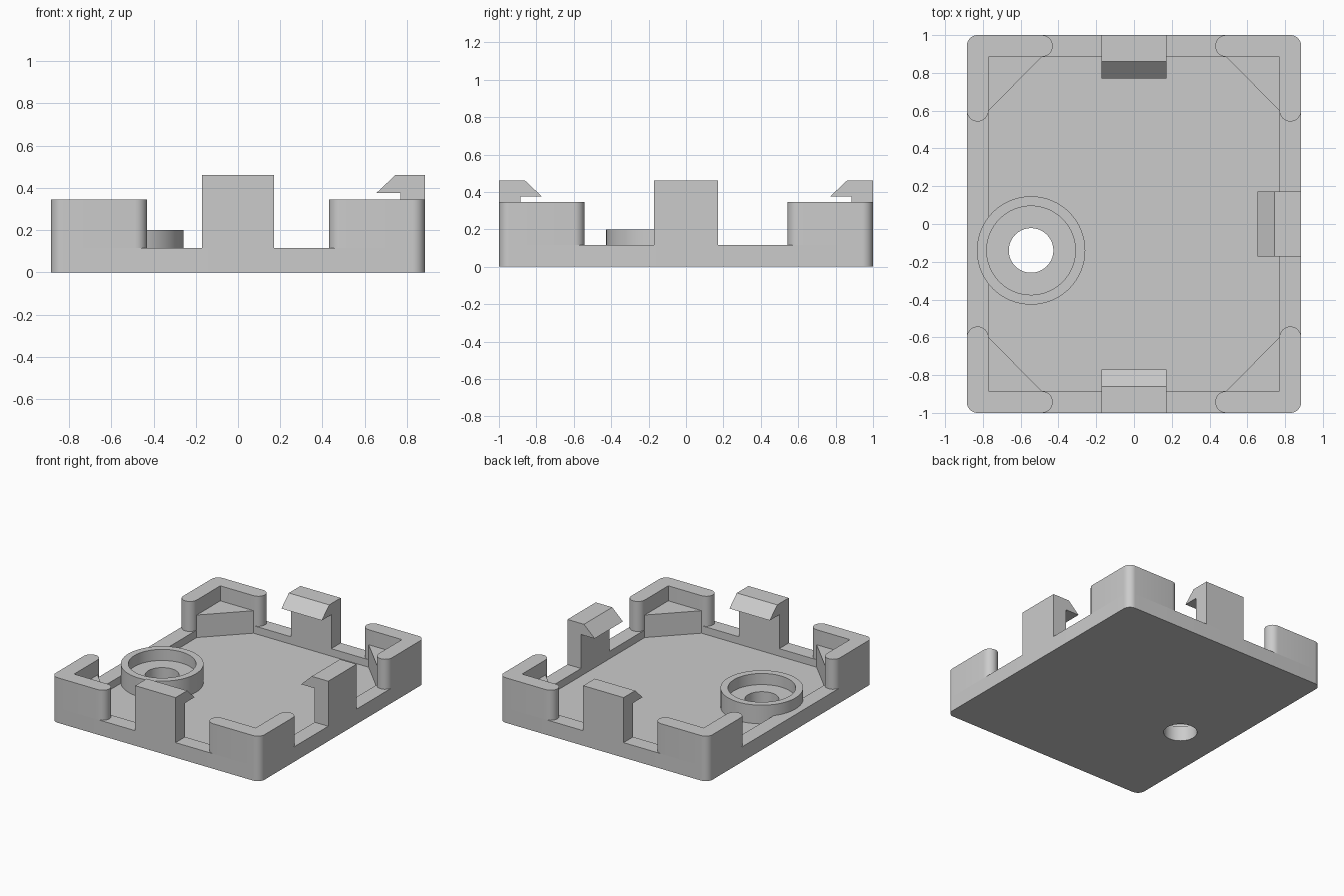
import bpy, bmesh
from math import cos, sin, radians, pi
from mathutils import Matrix

if "Cube" in bpy.data.objects:
    bpy.data.objects.remove(bpy.data.objects["Cube"])

U = 0.0575                      # half the wall thickness
HX, HY = 0.885, 1.0             # outer half sizes
IX, IY = HX - 2 * U, HY - 2 * U  # inner half sizes
FLOOR, RIM, BRACE, WALL, TOP = U, 2 * U, 4 * U, 6 * U, 8 * U
BOSS = (-0.545, -0.14)

grey = bpy.data.materials.new("plain grey")
grey.use_nodes = True
grey.diffuse_color = (0.6, 0.6, 0.6, 1)
grey.node_tree.nodes["Principled BSDF"].inputs["Base Color"].default_value = (0.6, 0.6, 0.6, 1)


def arc(cx, cy, r, start, end, steps=12):
    angles = [radians(start + (end - start) * i / steps) for i in range(steps + 1)]
    return [(cx + r * cos(a), cy + r * sin(a)) for a in angles]


def finish(name, bm):
    bmesh.ops.recalc_face_normals(bm, faces=bm.faces)
    mesh = bpy.data.meshes.new(name)
    bm.to_mesh(mesh)
    bm.free()
    mesh.materials.append(grey)
    ob = bpy.data.objects.new(name, mesh)
    bpy.context.collection.objects.link(ob)
    return ob


def prism(name, outline, low, high, matrix=Matrix()):
    """Extrude a flat outline from low to high, then transform it."""
    bm = bmesh.new()
    face = bm.faces.new([bm.verts.new((x, y, low)) for x, y in outline])
    new = bmesh.ops.extrude_face_region(bm, geom=[face])["geom"]
    verts = [v for v in new if isinstance(v, bmesh.types.BMVert)]
    bmesh.ops.translate(bm, verts=verts, vec=(0, 0, high - low))
    bmesh.ops.transform(bm, matrix=matrix, verts=bm.verts)
    return finish(name, bm)


def smooth(ob):
    bpy.ops.object.select_all(action="DESELECT")
    ob.select_set(True)
    bpy.context.view_layer.objects.active = ob
    bpy.ops.object.shade_smooth_by_angle(angle=radians(35))


def cut(ob, cutter):
    mod = ob.modifiers.new("cut", "BOOLEAN")
    mod.operation, mod.solver, mod.object = "DIFFERENCE", "EXACT", cutter
    bpy.context.view_layer.objects.active = ob
    bpy.ops.object.modifier_apply(modifier=mod.name)
    bpy.data.objects.remove(cutter)


# Tray with a shallow pocket and a screw hole
cx, cy = HX - U, HY - U
tray = prism("tray", arc(cx, cy, U, 0, 90) + arc(-cx, cy, U, 90, 180)
             + arc(-cx, -cy, U, 180, 270) + arc(cx, -cy, U, 270, 360), 0, RIM)
cut(tray, prism("pocket_cutter", [(-IX, -IY), (IX, -IY), (IX, IY), (-IX, IY)], FLOOR, 1))
cut(tray, prism("hole_cutter", arc(*BOSS, 0.118, 0, 360, 64)[:-1], -1, 1))
smooth(tray)

# Round-ended corner walls and their triangular braces
ex, ey = 0.4875, 0.6
wall = (arc(cx, cy, U, 0, 90) + arc(ex, cy, U, 90, 270)
        + [(IX, IY)] + arc(cx, ey, U, 180, 360))
brace = [(IX, ey), (IX, IY), (ex, IY)]
for sy, depth in ((-1, "front"), (1, "back")):
    for sx, side in ((-1, "right"), (1, "left")):
        flip = Matrix.Diagonal((sx, sy, 1, 1))
        smooth(prism(f"{depth}_{side}_corner_wall", wall, RIM, WALL, flip))
        prism(f"{depth}_{side}_corner_brace", brace, FLOOR, BRACE, flip)

# Snap hooks: profile measured inwards from the outer face, and up
hook = [(0, RIM), (0, TOP), (0.14, TOP), (0.23, 0.375), (2 * U, 0.375), (2 * U, RIM)]
upright = Matrix.Rotation(pi / 2, 4, "X")
for name, angle, reach in (("left", 0, HX), ("back", pi / 2, HY), ("front", -pi / 2, HY)):
    prism(f"{name}_snap_hook", [(reach - d, z) for d, z in hook], -0.171, 0.171,
          Matrix.Rotation(angle, 4, "Z") @ upright)

# Recessed round boss around the screw hole
bm = bmesh.new()
profile = [(0.118, FLOOR), (0.287, FLOOR), (0.287, 0.2), (0.235, 0.2), (0.235, RIM), (0.118, RIM)]
ring = [bm.verts.new((r, 0, z)) for r, z in profile]
edges = [bm.edges.new((ring[i - 1], ring[i])) for i in range(len(ring))]
bmesh.ops.spin(bm, geom=ring + edges, axis=(0, 0, 1), cent=(0, 0, 0), angle=2 * pi, steps=64)
bmesh.ops.remove_doubles(bm, verts=bm.verts, dist=0.0001)
bmesh.ops.translate(bm, verts=bm.verts, vec=(*BOSS, 0))
smooth(finish("screw_boss", bm))
